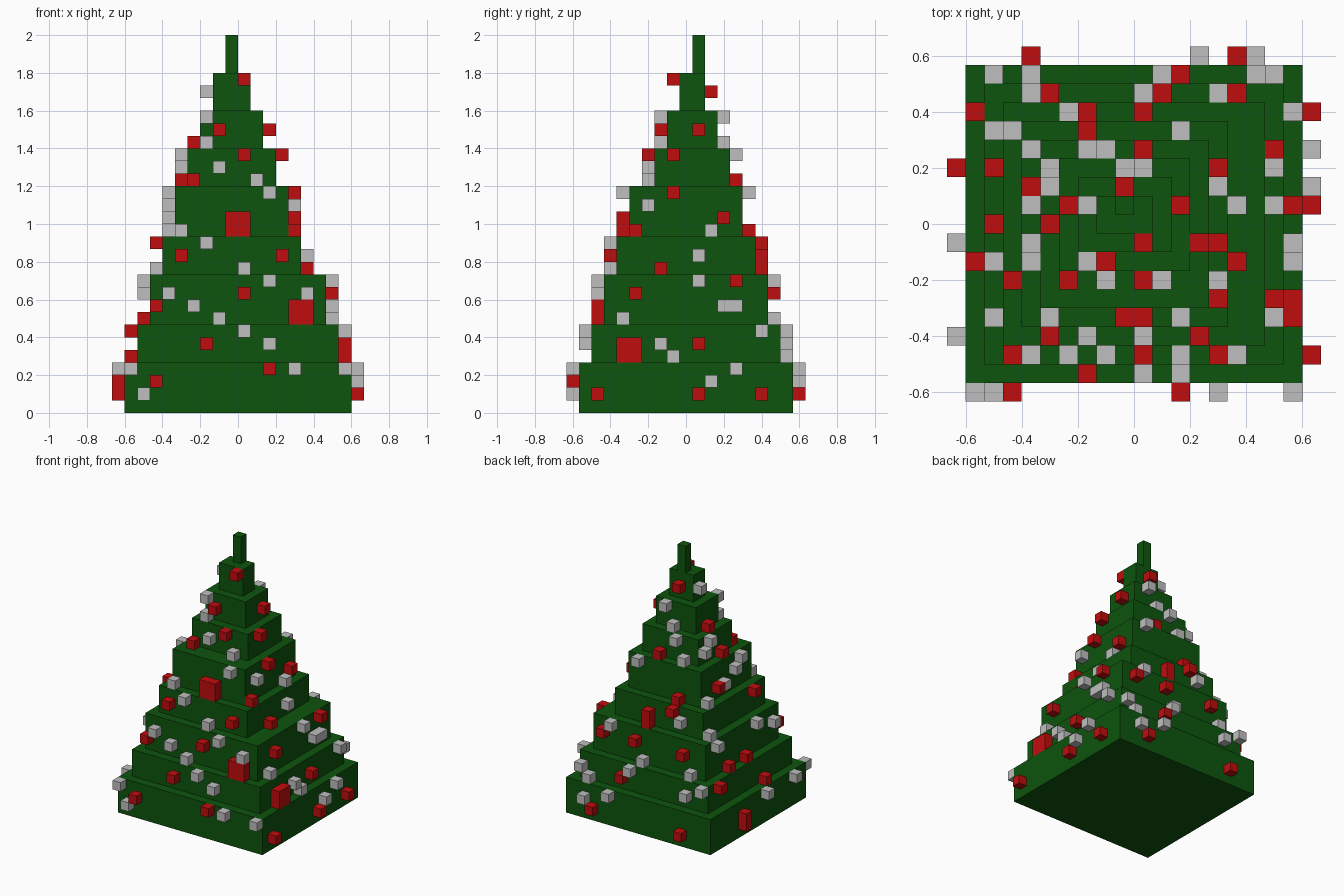
import bpy, bmesh
from mathutils import Matrix, Vector

cube = bpy.data.objects.get("Cube")
if cube:
    bpy.data.objects.remove(cube, do_unlink=True)

U = 1 / 15  # edge of one block


def material(name, rgb):
    m = bpy.data.materials.new(name)
    m.use_nodes = True
    m.diffuse_color = (*rgb, 1)
    bsdf = m.node_tree.nodes["Principled BSDF"]
    bsdf.inputs["Base Color"].default_value = (*rgb, 1)
    bsdf.inputs["Roughness"].default_value = 0.8
    return m


GREEN = material("pine_green", (0.004, 0.09, 0.004))
RED = material("ornament_red", (0.53, 0.004, 0.004))
SILVER = material("ornament_silver", (0.52, 0.52, 0.52))


def boxes(name, mat, spans):
    """One object made of boxes given as (low corner, high corner) in blocks."""
    bm = bmesh.new()
    for lo, hi in spans:
        lo, hi = Vector(lo) * U, Vector(hi) * U
        bmesh.ops.create_cube(bm, size=1, matrix=Matrix.Translation((lo + hi) / 2)
                              @ Matrix.Diagonal((*(hi - lo), 1)))
    me = bpy.data.meshes.new(name)
    bm.to_mesh(me)
    bm.free()
    me.materials.append(mat)
    bpy.context.collection.objects.link(bpy.data.objects.new(name, me))


# Tree tiers: x min, x max, y min, y max, z min, z max
TIERS = [
    (-9, 9, -8.5, 8.5, 0, 4),
    (-8, 8, -7.5, 7.5, 4, 7),
    (-7, 7, -6.5, 6.5, 7, 11),
    (-6, 5, -5.5, 5.5, 11, 14),
    (-5, 4, -4.5, 4.5, 14, 18),
    (-4, 3, -2.5, 3.5, 18, 21),
    (-3, 2, -1.5, 2.5, 21, 24),
    (-2, 1, -0.5, 1.5, 24, 27),
    (-1, 0, 0.5, 1.5, 27, 30),
]
for n, (x0, x1, y0, y1, z0, z1) in enumerate(TIERS, 1):
    boxes(f"tree_tier_{n}", GREEN, [((x0, y0, z0), (x1, y1, z1))])


def ornaments(side, label, mat, spots, size=1):
    """Blocks resting against one side; spots are (position along side, height)."""
    spans = []
    for a, k in spots:
        x0, x1, y0, y1, _, _ = next(t for t in TIERS if t[4] <= k < t[5])
        if side in ("front", "back"):
            y = y0 - 1 if side == "front" else y1
            spans.append(((a, y, k), (a + size, y + 1, k + size)))
        else:
            x = x0 - 1 if side == "right" else x1
            spans.append(((x, a - 0.5, k), (x + 1, a - 0.5 + size, k + size)))
    boxes(f"{side}_{label}", mat, spans)


# Front ornaments
ornaments("front", "red_ornaments", RED, [
    (-7, 2), (2, 3), (-3, 5), (0, 9), (-7, 8), (-5, 12), (3, 12),
    (-4, 18), (0, 20), (-2, 22), (0, 26)])
ornaments("front", "silver_ornaments", SILVER, [
    (-9, 3), (-8, 1), (4, 3), (8, 3), (2, 5), (0, 6), (-2, 7), (-4, 8),
    (-6, 9), (2, 10), (5, 9), (0, 11), (-3, 13), (-5, 14), (2, 17),
    (1, 18), (-2, 19), (-3, 21), (-3, 23)])
ornaments("front", "large_red_ornaments", RED, [(4, 7), (-1, 14)], 2)

# Left ornaments (+x)
ornaments("left", "red_ornaments", RED, [
    (-7, 1), (1, 1), (6, 1), (1, 5), (4, 10), (-4, 9), (-2, 11),
    (3, 15), (-1, 17), (-4, 14), (-1, 20), (1, 22)])
ornaments("left", "silver_ornaments", SILVER, [
    (2, 2), (4, 3), (-2, 5), (-1, 4), (6, 6), (1, 10), (-5, 7), (3, 8),
    (4, 8), (1, 12), (2, 14), (-3, 16)])
ornaments("left", "large_red_ornament", RED, [(-5, 4)], 2)

# Back ornaments
ornaments("back", "red_ornaments", RED, [
    (-6, 1), (5, 1), (2, 5), (5, 9), (1, 9), (-5, 9), (-3, 13), (0, 12),
    (0, 11), (-3, 14), (0, 18), (-1, 25)])
ornaments("back", "silver_ornaments", SILVER, [
    (3, 3), (6, 2), (-8, 6), (-6, 5), (1, 6), (6, 4), (7, 5), (4, 10),
    (0, 7), (-6, 7), (-4, 12), (2, 17), (-2, 20), (-3, 18), (-1, 21), (0, 23)])

# Right ornaments (-x)
ornaments("right", "red_ornaments", RED, [
    (3, 2), (3, 1), (6, 6), (-2, 4), (3, 7), (0, 7), (-3, 13), (2, 15),
    (0, 18), (1, 21)])
ornaments("right", "silver_ornaments", SILVER, [
    (-1, 3), (-6, 3), (-2, 10), (-5, 9), (5, 10), (5, 11), (4, 14), (1, 15),
    (-1, 16), (-2, 17), (3, 19), (2, 20), (1, 25)])
